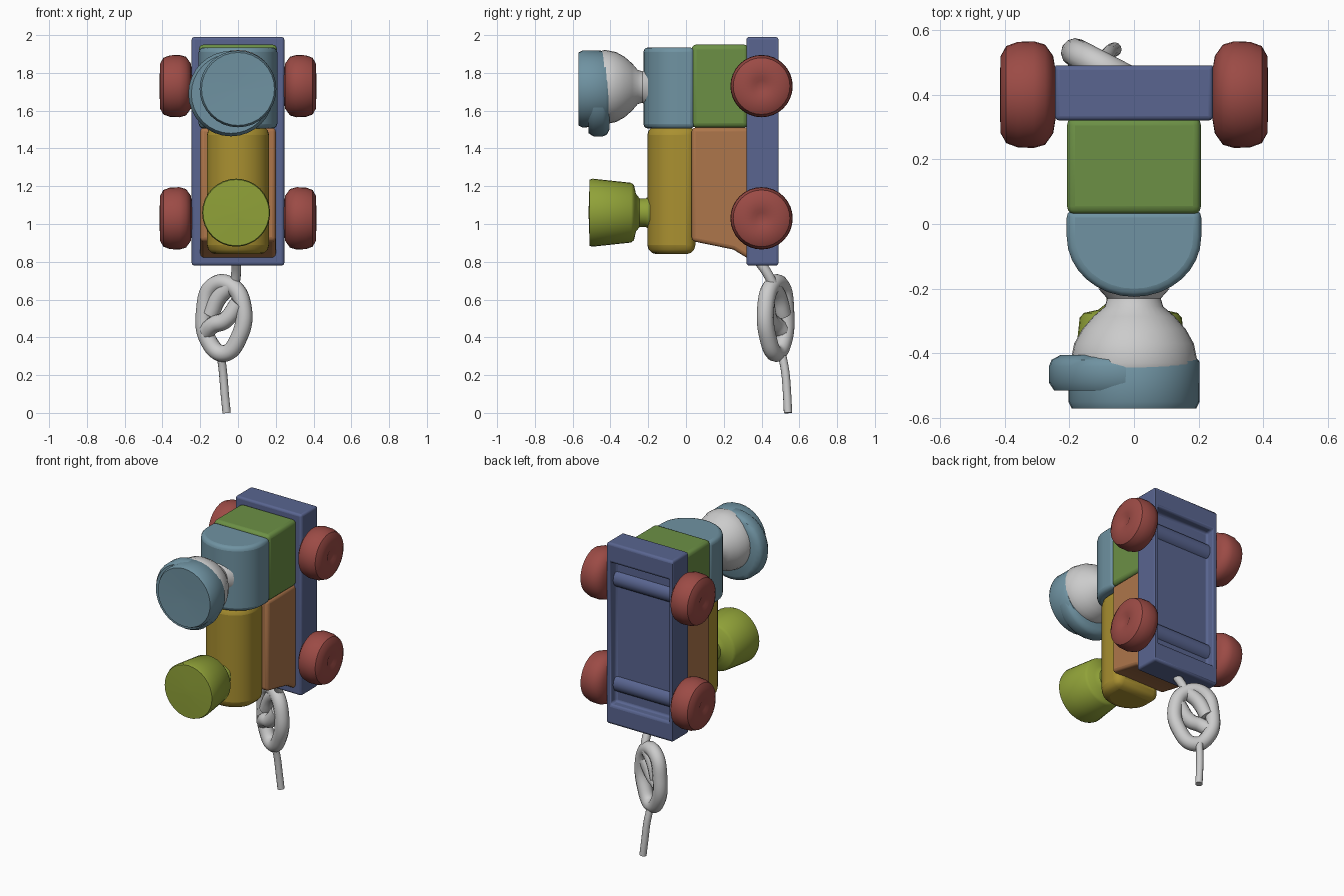
import bpy, bmesh, math
from mathutils import Vector

if "Cube" in bpy.data.objects:
    bpy.data.objects.remove(bpy.data.objects["Cube"])

COL = {"red": (0.33, 0.07, 0.06, 1), "navy": (0.10, 0.13, 0.28, 1),
       "orange": (0.42, 0.18, 0.07, 1), "yellow": (0.40, 0.28, 0.03, 1),
       "green": (0.15, 0.28, 0.06, 1), "sky": (0.16, 0.29, 0.36, 1),
       "lime": (0.28, 0.36, 0.04, 1)}
MATS = {}
for n, c in COL.items():
    MATS[n] = bpy.data.materials.new(n)
    MATS[n].diffuse_color = c


def finish(bm, name, mat=None, bevel=0.0):
    bmesh.ops.recalc_face_normals(bm, faces=bm.faces)
    me = bpy.data.meshes.new(name)
    bm.to_mesh(me)
    bm.free()
    ob = bpy.data.objects.new(name, me)
    bpy.context.collection.objects.link(ob)
    if mat:
        me.materials.append(MATS[mat])
    if bevel:
        m = ob.modifiers.new("Bevel", "BEVEL")
        m.width, m.segments, m.limit_method = bevel, 3, "ANGLE"
        m.angle_limit = math.radians(40)
    bpy.context.view_layer.objects.active = ob
    ob.select_set(True)
    bpy.ops.object.shade_smooth_by_angle(angle=math.radians(40))
    ob.select_set(False)
    return ob


def prism(name, pts, lift, mat, bevel):
    """Extrude a closed outline of 3D points along a vector."""
    bm = bmesh.new()
    f = bm.faces.new([bm.verts.new(p) for p in pts])
    r = bmesh.ops.extrude_face_region(bm, geom=[f])
    bmesh.ops.translate(bm, vec=lift, verts=[v for v in r["geom"] if isinstance(v, bmesh.types.BMVert)])
    return finish(bm, name, mat, bevel)


def lathe(name, prof, centre, axis, mat=None, seg=32):
    """Revolve (radius, position) pairs about an x or y axis through centre."""
    bm = bmesh.new()
    rings = []
    for r, t in prof:
        ring = []
        for i in range(seg):
            a = 2 * math.pi * i / seg
            u, w = r * math.cos(a), r * math.sin(a)
            off = (t, u, w) if axis == "x" else (u, t, w)
            ring.append(bm.verts.new(Vector(centre) + Vector(off)))
        rings.append(ring)
    for a, b in zip(rings, rings[1:]):
        for i in range(seg):
            j = (i + 1) % seg
            bm.faces.new((a[i], a[j], b[j], b[i]))
    bm.faces.new(rings[0])
    bm.faces.new(rings[-1])
    return finish(bm, name, mat)


def tube(name, pts, radius, cyclic=False):
    cu = bpy.data.curves.new(name, "CURVE")
    cu.dimensions = "3D"
    cu.bevel_depth, cu.bevel_resolution, cu.use_fill_caps = radius, 4, True
    sp = cu.splines.new("BEZIER")
    sp.bezier_points.add(len(pts) - 1)
    for b, p in zip(sp.bezier_points, pts):
        b.co = p
        b.handle_left_type = b.handle_right_type = "AUTO"
    sp.use_cyclic_u = cyclic
    ob = bpy.data.objects.new(name, cu)
    bpy.context.collection.objects.link(ob)


# chassis with a recessed underside on the +y face
bm = bmesh.new()
bmesh.ops.create_cube(bm, size=1)
for v in bm.verts:
    v.co = Vector((v.co.x * 0.49, 0.405 + v.co.y * 0.17, 1.385 + v.co.z * 1.21))
back = max(bm.faces, key=lambda f: f.calc_center_median().y)
bmesh.ops.inset_region(bm, faces=[back], thickness=0.04)
for v in back.verts:
    v.co.z = 1.385 + (v.co.z - 1.385) * 0.82
r = bmesh.ops.extrude_discrete_faces(bm, faces=[back])
bmesh.ops.translate(bm, vec=(0, -0.06, 0), verts=r["faces"][0].verts)
finish(bm, "chassis", "navy", 0.02)

# wheels and axles
tyre = [(0.06, 0.24), (0.12, 0.25), (0.155, 0.275), (0.165, 0.31), (0.163, 0.36),
        (0.15, 0.395), (0.12, 0.412), (0.05, 0.415), (0.03, 0.405)]
for z, end in ((1.73, "rear"), (1.03, "front")):
    for s, side in ((1, "right"), (-1, "left")):
        lathe(f"{end}_{side}_wheel", [(r, s * t) for r, t in tyre], (0, 0.4, z), "x", "red")
    lathe(f"{end}_axle", [(0.06, -0.28), (0.06, 0.28)], (0, 0.4, z), "x", "navy", 16)

# boiler base with a sloping lower end
side = [(0.03, 1.51), (0.34, 1.51), (0.34, 0.81), (0.25, 0.865), (0.03, 0.91)]
prism("boiler_base", [(-0.2, y, z) for y, z in side], (0.4, 0, 0), "orange", 0.02)


def rounded(w, y_back, y_mid, y_front, z, n=16):
    arc = [(w * math.cos(math.pi * i / n), y_mid - (y_mid - y_front) * math.sin(math.pi * i / n), z)
           for i in range(n + 1)]
    return arc + [(-w, y_back, z), (w, y_back, z)]


# boiler, cab block and roof block
prism("boiler", rounded(0.165, 0.05, -0.06, -0.205, 0.84), (0, 0, 0.68), "yellow", 0.05)
prism("cab_block", [(-0.207, 0.03, 1.51), (0.207, 0.03, 1.51), (0.207, 0.33, 1.51), (-0.207, 0.33, 1.51)],
      (0, 0, 0.44), "green", 0.025)
prism("cab_front", rounded(0.208, 0.045, -0.04, -0.225, 1.505), (0, 0, 0.43), "sky", 0.025)

# small funnel
lathe("funnel", [(0.09, -0.19), (0.075, -0.215), (0.075, -0.245), (0.10, -0.265), (0.145, -0.275),
                 (0.158, -0.29), (0.172, -0.42), (0.18, -0.495), (0.175, -0.51), (0.03, -0.515)],
      (-0.01, 0, 1.06), "y", "lime")

# head: grey dome, cap and off-centre brim
lathe("head", [(0.11, -0.20), (0.083, -0.23), (0.09, -0.255), (0.125, -0.285), (0.16, -0.325),
               (0.185, -0.37), (0.197, -0.43), (0.19, -0.45)], (0, 0, 1.725), "y")
lathe("cap", [(0.19, -0.41), (0.202, -0.425), (0.203, -0.55), (0.193, -0.57), (0.03, -0.565)],
      (0.0, 0, 1.715), "y", "sky")
lathe("cap_brim", [(0.19, -0.405), (0.218, -0.42), (0.226, -0.44), (0.226, -0.49), (0.21, -0.515)],
      (-0.037, 0, 1.69), "y", "sky")


# knotted pull cord, lying in a plane turned about z
def knot(s, z, d=0.0):
    return (-0.075 - 0.89 * s + 0.46 * d, 0.475 + 0.46 * s + 0.89 * d, z)


tube("cord_top", [(-0.01, 0.38, 0.81), (-0.01, 0.43, 0.74), (-0.02, 0.47, 0.66)], 0.026)
tube("cord_loop", [knot(-0.05, 0.67), knot(-0.115, 0.56), knot(-0.09, 0.40), knot(0.0, 0.315),
                   knot(0.09, 0.38), knot(0.115, 0.54), knot(0.06, 0.675)], 0.045, True)
tube("cord_cross", [knot(-0.09, 0.58, -0.01), knot(-0.02, 0.49, -0.025), knot(0.05, 0.465, -0.025),
                    knot(0.1, 0.43, -0.01)], 0.045)
tube("cord_fold", [knot(-0.04, 0.67), knot(0.03, 0.61), knot(0.08, 0.52)], 0.045)
tube("cord_tail", [(-0.09, 0.51, 0.30), (-0.08, 0.525, 0.22), (-0.07, 0.535, 0.1), (-0.06, 0.54, 0.0)], 0.022)

for m in bpy.data.materials:
    if m.users and not m.is_grease_pencil:
        m.use_nodes = True
        m.node_tree.nodes["Principled BSDF"].inputs["Base Color"].default_value = m.diffuse_color
